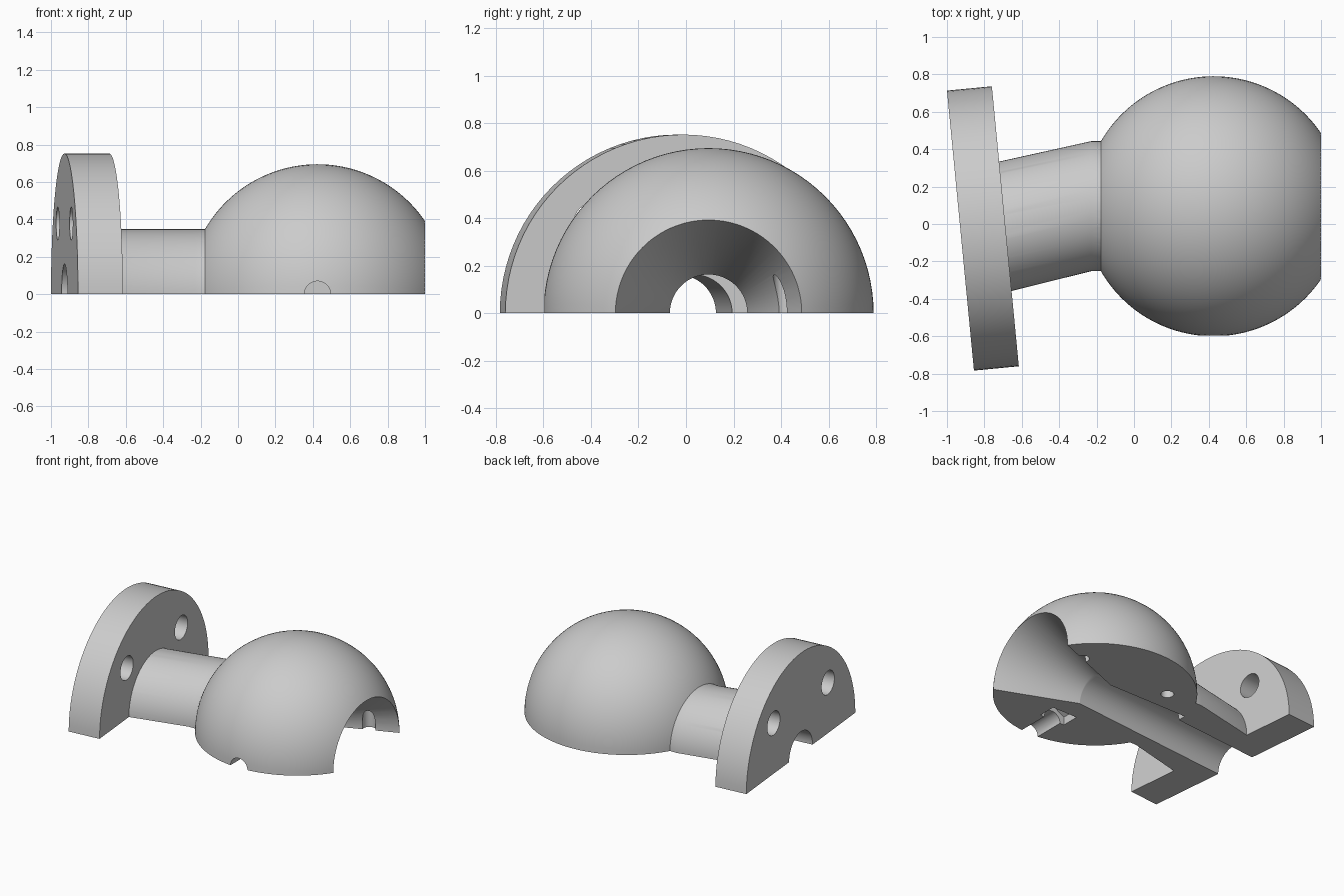
import bpy, bmesh, math
from mathutils import Vector, Matrix

cube = bpy.data.objects.get("Cube")
if cube:
    bpy.data.objects.remove(cube, do_unlink=True)

SEG = 96
C = Vector((0.425, 0.095, 0))      # ball centre
R = 0.695                          # ball radius
NECK_R, BORE_R = 0.3475, 0.163
TILT = math.radians(5.5)           # flange axis swings about the ball centre

grey = bpy.data.materials.new("light_grey")
grey.use_nodes = True
colour = (0.6, 0.6, 0.6, 1)
grey.diffuse_color = colour
grey.node_tree.nodes["Principled BSDF"].inputs["Base Color"].default_value = colour


def circle_points(centre, angle, radius, steps):
    turn = Matrix.Rotation(angle, 3, 'Z')
    return [centre + turn @ Vector((0, radius * math.cos(a), radius * math.sin(a)))
            for a in steps]


def ring(centre, angle, radius, seg=SEG):
    """Circle whose axis lies in the ground plane at the given angle to x."""
    return circle_points(centre, angle, radius,
                         [2 * math.pi * (i + 0.5) / seg for i in range(seg)])


def arch(centre, angle, radius):
    """Upper half of such a circle, standing exactly on the ground plane."""
    pts = circle_points(centre, angle, radius,
                        [2 * math.pi * i / SEG for i in range(SEG // 2 + 1)])
    pts[0].z = pts[-1].z = 0
    return pts


def add_object(name, bm):
    bmesh.ops.recalc_face_normals(bm, faces=bm.faces)
    mesh = bpy.data.meshes.new(name)
    bm.to_mesh(mesh)
    bm.free()
    mesh.materials.append(grey)
    ob = bpy.data.objects.new(name, mesh)
    bpy.context.collection.objects.link(ob)
    return ob


def loft(name, rings):
    """Closed solid skinned through a list of rings."""
    bm = bmesh.new()
    loops = [[bm.verts.new(p) for p in r] for r in rings]
    n = len(loops[0])
    for a, b in zip(loops, loops[1:]):
        for i in range(n):
            j = (i + 1) % n
            bm.faces.new((a[i], a[j], b[j], b[i]))
    bm.faces.new(loops[0])
    bm.faces.new(loops[-1])
    return add_object(name, bm)


def combine(target, tool, operation):
    tool.hide_render = True
    mod = target.modifiers.new(tool.name, 'BOOLEAN')
    mod.operation, mod.solver, mod.object = operation, 'EXACT', tool
    bpy.context.view_layer.objects.active = target
    bpy.ops.object.modifier_apply(modifier=mod.name)
    bpy.data.objects.remove(tool, do_unlink=True)


def on_axis(x):
    """Point on the straight ball axis."""
    return Vector((x, C.y, 0))


def on_tilt(d):
    """Point on the tilted flange axis, d from the ball centre."""
    return C - Vector((math.cos(TILT), math.sin(TILT), 0)) * d


FLANGE_IN, FLANGE_OUT = 1.118, 1.359

# Half ball, truncated at its mouth
start, end = math.acos(0.575 / R), math.radians(165)
angles = [start + (end - start) * i / 56 for i in range(57)]
body = loft("ball_joint_half",
            [arch(on_axis(C.x + R * math.cos(a)), 0, R * math.sin(a)) for a in angles])

# Neck bending from the ball axis to the flange axis
neck = loft("neck", [arch(on_axis(0.05), 0, NECK_R), arch(on_axis(-0.23), 0, NECK_R),
                     arch(on_tilt(FLANGE_IN), TILT, NECK_R),
                     arch(on_tilt(FLANGE_IN + 0.1), TILT, NECK_R)])
combine(body, neck, 'UNION')

# Tilted flange
flange = loft("flange", [arch(on_tilt(d), TILT, 0.752) for d in (FLANGE_IN, FLANGE_OUT)])
combine(body, flange, 'UNION')

# Flange bolt holes
across = Vector((-math.sin(TILT), math.cos(TILT), 0))
for side in (-1, 1):
    offset = across * 0.375 * side + Vector((0, 0, 0.378))
    hole = loft("bolt_cut", [ring(on_tilt(d) + offset, TILT, 0.088, 48) for d in (1.0, 1.5)])
    combine(body, hole, 'DIFFERENCE')

# Screw hole and nut pocket in the front of the ball
screw = loft("screw_cut", [ring(Vector((C.x, y, 0)), math.pi / 2, 0.07, 48)
                           for y in (-0.8, -0.3)])
combine(body, screw, 'DIFFERENCE')
nut = loft("nut_cut", [ring(Vector((C.x, y, 0)), math.pi / 2, 0.12, 6)
                       for y in (-0.36, -0.226)])
combine(body, nut, 'DIFFERENCE')

# Conical mouth with straight bore, then the tilted bore
mouth = loft("mouth_cut", [ring(on_axis(1.1), 0, 0.433), ring(on_axis(C.x), 0, BORE_R),
                           ring(on_axis(-0.235), 0, BORE_R)])
combine(body, mouth, 'DIFFERENCE')
bore = loft("bore_cut", [ring(on_tilt(d), TILT, BORE_R - 0.001) for d in (-0.06, 1.5)])
combine(body, bore, 'DIFFERENCE')

# Dowel holes in the back half of the split face
for x in (0.8, 0.05):
    bm = bmesh.new()
    bmesh.ops.create_cone(bm, cap_ends=True, segments=32, radius1=0.045, radius2=0.045,
                          depth=0.34, matrix=Matrix.Translation((x, 0.412, 0)))
    combine(body, add_object("dowel_cut", bm), 'DIFFERENCE')

bpy.ops.object.select_all(action='DESELECT')
body.select_set(True)
bpy.context.view_layer.objects.active = body
bpy.ops.object.shade_smooth_by_angle(angle=math.radians(25))
